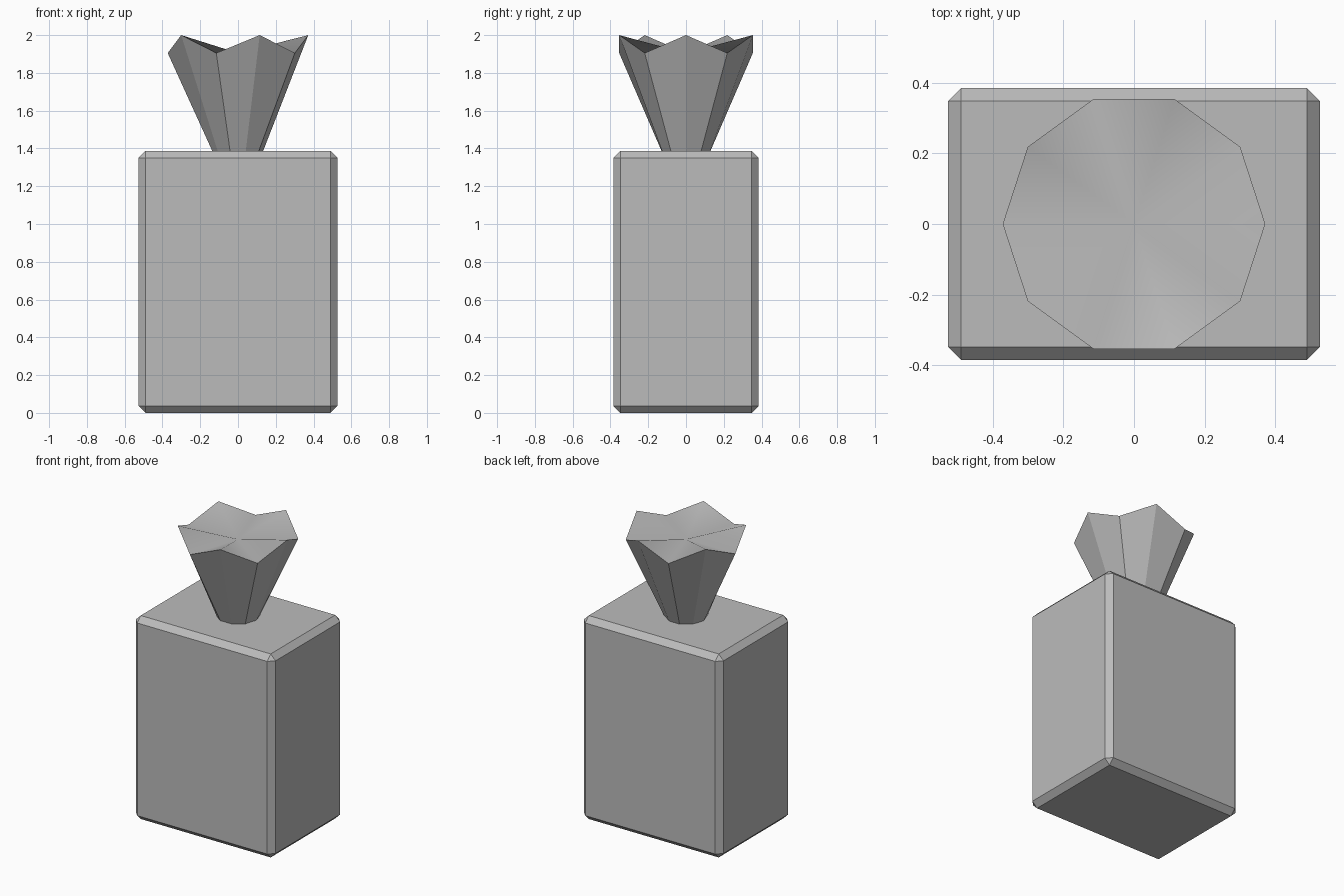
import bpy, bmesh
from math import cos, sin, tau

old = bpy.data.objects.get("Cube")
if old:
    bpy.data.objects.remove(old, do_unlink=True)

grey = bpy.data.materials.new("plain grey")
grey.use_nodes = True
colour = (0.5, 0.5, 0.5, 1)
grey.diffuse_color = colour
grey.node_tree.nodes["Principled BSDF"].inputs["Base Color"].default_value = colour


def add_object(name, bm):
    bmesh.ops.recalc_face_normals(bm, faces=bm.faces)
    mesh = bpy.data.meshes.new(name)
    bm.to_mesh(mesh)
    bm.free()
    mesh.materials.append(grey)
    obj = bpy.data.objects.new(name, mesh)
    bpy.context.collection.objects.link(obj)
    return obj


# Bag body: a box with flat chamfered edges
WIDTH, DEPTH, HEIGHT = 1.054, 0.77, 1.387
bm = bmesh.new()
bmesh.ops.create_cube(bm, size=1)
bmesh.ops.scale(bm, vec=(WIDTH, DEPTH, HEIGHT), verts=bm.verts)
bmesh.ops.translate(bm, vec=(0, 0, HEIGHT / 2), verts=bm.verts)
body = add_object("bag_body", bm)
chamfer = body.modifiers.new("chamfer", "BEVEL")
chamfer.width = 0.037
chamfer.segments = 1

# Gathered neck: a ten-sided flare with a zigzag rim and a pleated top
SIDES = 10
LOW, HIGH = 1.905, 2.0
bm = bmesh.new()


def ring(radius, heights):
    return [bm.verts.new((radius * cos(tau * i / SIDES), radius * sin(tau * i / SIDES),
                          heights[i % len(heights)])) for i in range(SIDES)]


base = ring(0.115, [1.34])
rim = ring(0.372, [HIGH, LOW])
centre = bm.verts.new((0, 0, LOW))
bm.faces.new(base)
for i in range(SIDES):
    j = (i + 1) % SIDES
    bm.faces.new((base[i], base[j], rim[j], rim[i]))
    bm.faces.new((rim[i], rim[j], centre)).smooth = True
    bm.edges.get((rim[i], rim[j])).smooth = False
add_object("gathered_neck", bm)
